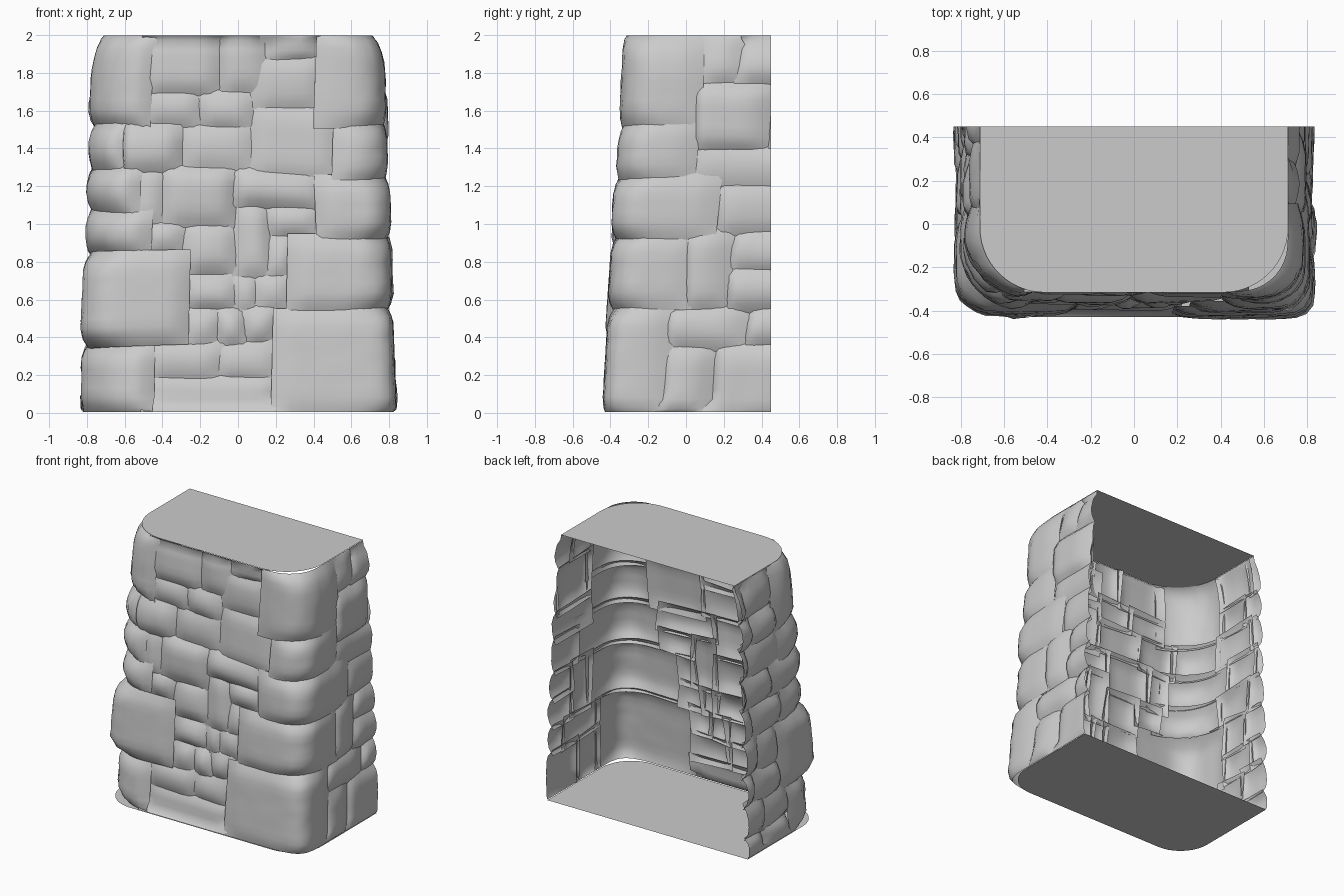
import bpy, bmesh, math, random

random.seed(7)
if "Cube" in bpy.data.objects:
    bpy.data.objects.remove(bpy.data.objects["Cube"], do_unlink=True)

CORNER = 0.8      # path distance from the front centre to a corner
BACK = 0.45       # open back plane
TOP = 2.0
GROOVE = 0.05     # depth of the joints between stones

stone_mat = bpy.data.materials.new("pale_grey_stone")
stone_mat.use_nodes = True
grey = (0.6, 0.6, 0.6, 1)
stone_mat.diffuse_color = grey
bsdf = stone_mat.node_tree.nodes["Principled BSDF"]
bsdf.inputs["Base Color"].default_value = grey
bsdf.inputs["Roughness"].default_value = 0.9


def wall_point(s, z, inset, radius):
    """Point on the tapering U-shaped wall at path distance s and height z."""
    shoulder = 0.045 * max(0, (z - 1.75) * 4) ** 2
    half = 0.848 - 0.034 * z - shoulder - inset
    depth = 0.455 - 0.058 * z - inset
    side = -1 if s < 0 else 1
    a = abs(s)
    start, end = half - radius, CORNER + radius
    if a < start:
        x, y = a, -depth
    elif a < end:
        ang = (a - start) / (end - start) * math.pi / 2
        x = start + radius * math.sin(ang)
        y = -depth + radius - radius * math.cos(ang)
    else:
        x, y = half, -depth + a - CORNER
    return x * side, y, z


def bilinear(c, u, v):
    return (c[0] * (1 - u) + c[1] * u) * (1 - v) + (c[2] * (1 - u) + c[3] * u) * v


def rise(u, length):
    """Rounded shoulder: zero at the stone's rim, one on its face."""
    q = min(1, min(u, 1 - u) * length / 0.11)
    return 1 - (1 - q) ** 2


def add_stone(bm, s0, s1, z0, z1, low, high, radius=0.12):
    """One pillow-shaped stone face with skewed corners and a tilted front."""
    lap, skew = 0.02, 0.02
    s0, s1, z0, z1 = s0 - lap, s1 + lap, z0 - lap, z1 + lap
    w, h = s1 - s0, z1 - z0
    nu, nv = max(5, math.ceil(w / 0.055)), max(5, math.ceil(h / 0.055))
    skew_s = [random.uniform(-skew, skew) for _ in range(4)]
    skew_z = [random.uniform(-skew, skew) for _ in range(4)]
    tilt = [random.uniform(low, high) for _ in range(4)]
    rim = [random.uniform(low - 0.7, low - 0.3) for _ in range(4)]
    grid = []
    for j in range(nv + 1):
        v = j / nv
        row = []
        for i in range(nu + 1):
            u = i / nu
            s = s0 + w * u + bilinear(skew_s, u, v)
            z = z0 + h * v + bilinear(skew_z, u, v)
            z = min(max(z, 0.005), TOP - 0.003)
            edge = bilinear(rim, u, v)
            if z < 0.03 or z > TOP - 0.02:
                edge = 0.5
            f = rise(u, w) * rise(v, h)
            f = edge + (bilinear(tilt, u, v) - edge) * f
            f += random.uniform(-0.04, 0.04) * (f > 0.5)
            inner = wall_point(s, z, GROOVE, radius + 0.1)
            outer = wall_point(s, z, 0, radius)
            row.append(bm.verts.new([p + (q - p) * f for p, q in zip(inner, outer)]))
        grid.append(row)
    for j in range(nv):
        for i in range(nu):
            bm.faces.new((grid[j][i], grid[j][i + 1],
                          grid[j + 1][i + 1], grid[j + 1][i]))


def split(s0, s1, z0, z1):
    """Break a patch of wall into smaller random stones."""
    w, h = s1 - s0, z1 - z0
    cut = random.uniform(0.38, 0.62)
    if h > 0.29:
        m = z0 + h * cut
        return split(s0, s1, z0, m) + split(s0, s1, m, z1)
    if w > 0.36:
        m = s0 + w * cut
        return split(s0, m, z0, z1) + split(m, s1, z0, z1)
    return [(s0, s1, z0, z1)]


def finish(bm, name):
    """Trim at the open back and turn the mesh into a smooth object."""
    geom = bm.verts[:] + bm.edges[:] + bm.faces[:]
    bmesh.ops.bisect_plane(bm, geom=geom, plane_co=(0, BACK, 0),
                           plane_no=(0, 1, 0), clear_outer=True)
    mesh = bpy.data.meshes.new(name)
    bm.to_mesh(mesh)
    bm.free()
    mesh.materials.append(stone_mat)
    for p in mesh.polygons:
        p.use_smooth = True
    obj = bpy.data.objects.new(name, mesh)
    bpy.context.collection.objects.link(obj)


def build_wall(name, stones, low, high):
    bm = bmesh.new()
    for stone in stones:
        add_stone(bm, *stone, low, high)
    finish(bm, name)


# Corner stones: front edge, bottom, top, return along the side, roundness
left_corners = [(0.2, 0, 0.55, 0.32, 0.1), (0.28, 0.55, 0.93, 0.4, 0.15),
                (0.44, 0.93, 1.24, 0.53, 0.15), (0.52, 1.24, 1.53, 0.38, 0.16),
                (0.42, 1.53, 2, 0.4, 0.18)]
right_corners = [(0.48, 0, 0.37, 0.35, 0.34), (0.28, 0.37, 0.84, 0.42, 0.17),
                 (0.5, 0.84, 1.07, 0.36, 0.3), (0.57, 1.07, 1.29, 0.45, 0.27),
                 (0.65, 1.29, 1.52, 0.34, 0.28), (0.5, 1.52, 2, 0.38, 0.31)]
for label, sign, courses in (("left", 1, left_corners), ("right", -1, right_corners)):
    bm = bmesh.new()
    for edge, z0, z1, ret, radius in courses:
        a, b = sorted((sign * edge, sign * (CORNER + ret)))
        add_stone(bm, a, b, z0, z1, 0.75, 1.05, radius)
    finish(bm, label + "_corner_stones")

# Side stones: left wall by depth range and height range, right wall random
END = 0.56
left_layout = [
    (-.1, .15, 0, .35), (.15, END, 0, .36), (-.1, .3, .35, .57),
    (.3, END, .36, .57), (-.03, .2, .55, .95), (.2, END, .56, .76),
    (.2, END, .75, .97), (.12, END, .95, 1.21), (-.03, END, 1.2, 1.4),
    (-.03, .37, 1.4, 1.75), (.37, END, 1.4, 1.78), (-.02, .2, 1.75, 2),
    (.2, END, 1.76, 2)]
SIDE = 1.2        # path distance where the side wall crosses y = 0
build_wall("left_side_stones",
           [(SIDE + y0, SIDE + y1, z0, z1) for y0, y1, z0, z1 in left_layout], 0.4, 1.15)
right_layout = []
for edge, z0, z1, ret, radius in right_corners:
    right_layout += split(CORNER + ret, SIDE + END, z0, z1)
build_wall("right_side_stones",
           [(-s1, -s0, z0, z1) for s0, s1, z0, z1 in right_layout], 0.4, 1.1)

# Front infill stones: left, right, bottom, top
lower_front = [
    (-.48, .2, 0, .18), (-.48, -.1, .18, .37), (-.1, .2, .18, .37),
    (-.28, -.1, .37, .55), (-.1, .03, .37, .55), (.03, .2, .37, .55),
    (-.28, -.02, .55, .74), (-.02, .1, .55, .73), (.1, .28, .55, .73),
    (-.28, -.02, .74, 1), (-.5, -.28, .84, 1), (-.02, .16, .73, 1.1),
    (.16, .28, .73, .93), (.16, .44, .93, 1.1)]
upper_front = [
    (-.57, -.4, 1, 1.29), (-.4, -.02, 1, 1.29), (-.02, .44, 1.1, 1.29),
    (-.65, -.3, 1.29, 1.52), (-.3, .07, 1.29, 1.52), (.07, .52, 1.25, 1.62),
    (-.5, -.2, 1.52, 1.7), (-.2, .08, 1.52, 1.7), (.08, .42, 1.62, 1.89),
    (-.5, -.1, 1.7, 2), (-.1, .14, 1.7, 2), (.14, .42, 1.88, 2)]
build_wall("lower_front_stones", lower_front, -0.2, 0.6)
build_wall("upper_front_stones", upper_front, 0, 0.8)

# Flat slabs closing the top and bottom
for name, z, inset, radius in (("top_slab", TOP, 0.023, 0.3), ("bottom_slab", 0, 0.025, 0.24)):
    bm = bmesh.new()
    start = wall_point(0, z, inset, radius)
    ring = [wall_point(CORNER + radius * t / 6, z, inset, radius) for t in range(-9, 7)]
    ring.append((ring[-1][0], BACK, z))
    outline = [(-x, y, h) for x, y, h in reversed(ring)] + [start] + ring
    face = bm.faces.new([bm.verts.new(p) for p in outline])
    if z == 0:
        face.normal_flip()
    finish(bm, name)
